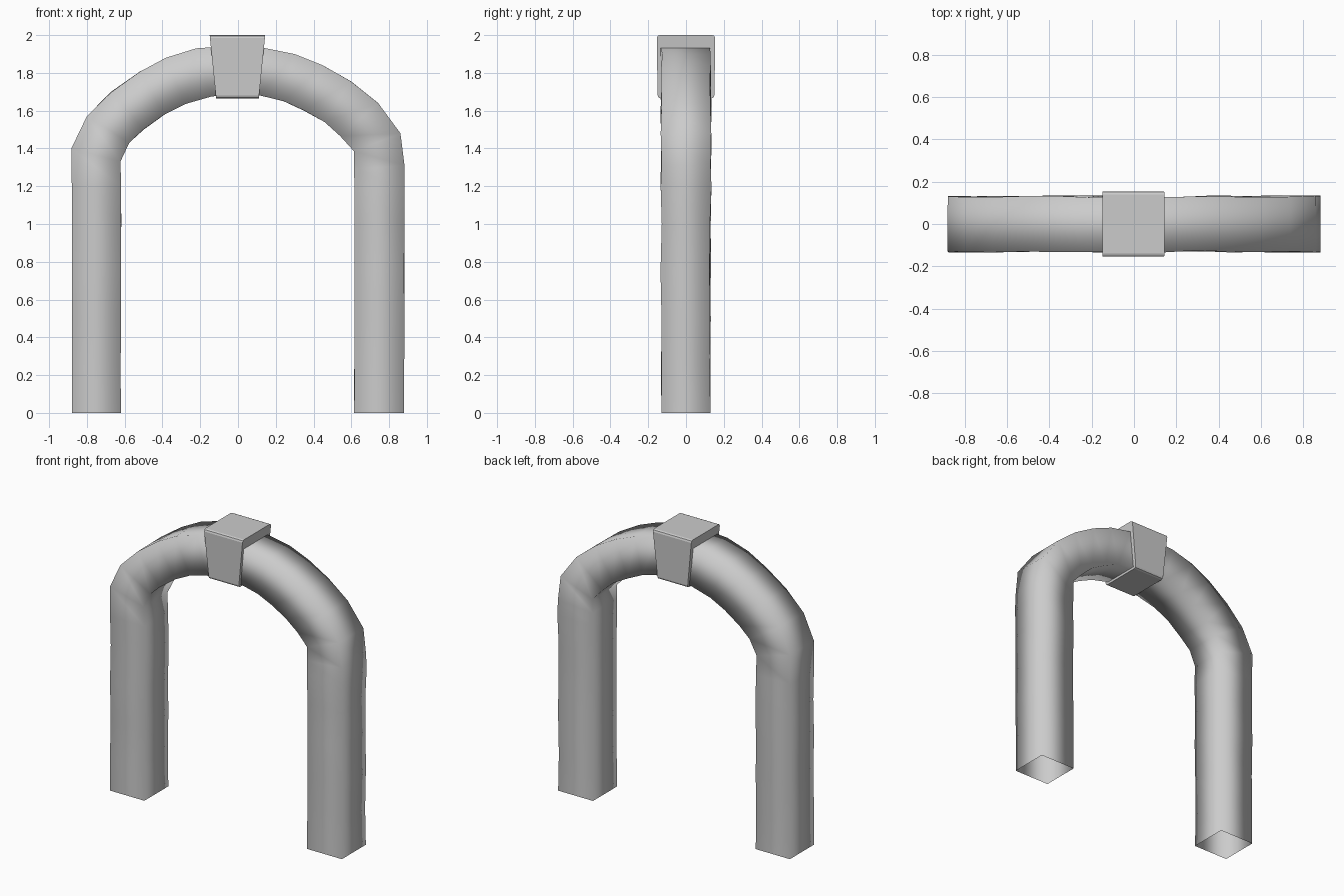
import bpy, bmesh, random

if "Cube" in bpy.data.objects:
    bpy.data.objects.remove(bpy.data.objects["Cube"])
random.seed(4)


def make_object(name, bm):
    bmesh.ops.recalc_face_normals(bm, faces=bm.faces)
    mesh = bpy.data.meshes.new(name)
    bm.to_mesh(mesh)
    bm.free()
    ob = bpy.data.objects.new(name, mesh)
    bpy.context.collection.objects.link(ob)
    return ob


# Arch profile: (outer x, outer z, inner x, inner z) along the path
leg_heights = [0, 0.25, 0.5, 0.75, 1.0, 1.2]
left_leg = [(-0.88, z, -0.62, z) for z in leg_heights]
right_leg = [(0.88, z, 0.615, z) for z in reversed(leg_heights)]
curve = [
    (-0.88, 1.40, -0.625, 1.33), (-0.80, 1.57, -0.575, 1.43),
    (-0.67, 1.70, -0.50, 1.50), (-0.52, 1.805, -0.39, 1.58),
    (-0.38, 1.88, -0.28, 1.635), (-0.22, 1.93, -0.14, 1.675),
    (0.0, 1.945, 0.0, 1.69), (0.14, 1.932, 0.12, 1.68),
    (0.30, 1.90, 0.24, 1.65), (0.45, 1.84, 0.35, 1.60),
    (0.60, 1.755, 0.46, 1.54), (0.74, 1.64, 0.54, 1.465),
    (0.86, 1.48, 0.615, 1.385), (0.88, 1.31, 0.615, 1.29),
]

# Arch: square tube with slightly uneven hand-hewn edges, open at the feet
bm = bmesh.new()
rings = []
for ox, oz, ix, iz in left_leg + curve + right_leg:
    amount = 0.005 if oz > 0 else 0
    ring = []
    for x, y, z in ((ox, -0.13, oz), (ox, 0.13, oz),
                    (ix, 0.13, iz), (ix, -0.13, iz)):
        dx, dy = (random.uniform(-amount, amount) for _ in range(2))
        ring.append(bm.verts.new((x + dx * 0.5, y + dy, z)))
    rings.append(ring)
for a, b in zip(rings, rings[1:]):
    for i in range(4):
        j = (i + 1) % 4
        bm.faces.new((a[i], a[j], b[j], b[i]))
for f in bm.faces:
    f.smooth = True
make_object("arch", bm)

# Keystone: tapered block with softened lengthwise edges
bm = bmesh.new()
bmesh.ops.create_cube(bm, size=2)
for v in bm.verts:
    top = v.co.z > 0
    half = 0.147 if top else 0.113
    v.co = (v.co.x * half - 0.003, v.co.y * (0.155 if top else 0.15),
            2.0 if top else 1.665)
long_edges = [e for e in bm.edges
              if abs(e.verts[0].co.x - e.verts[1].co.x) > 0.1]
bmesh.ops.bevel(bm, geom=long_edges, offset=0.016, segments=2,
                profile=0.5, affect='EDGES')
make_object("keystone", bm)
